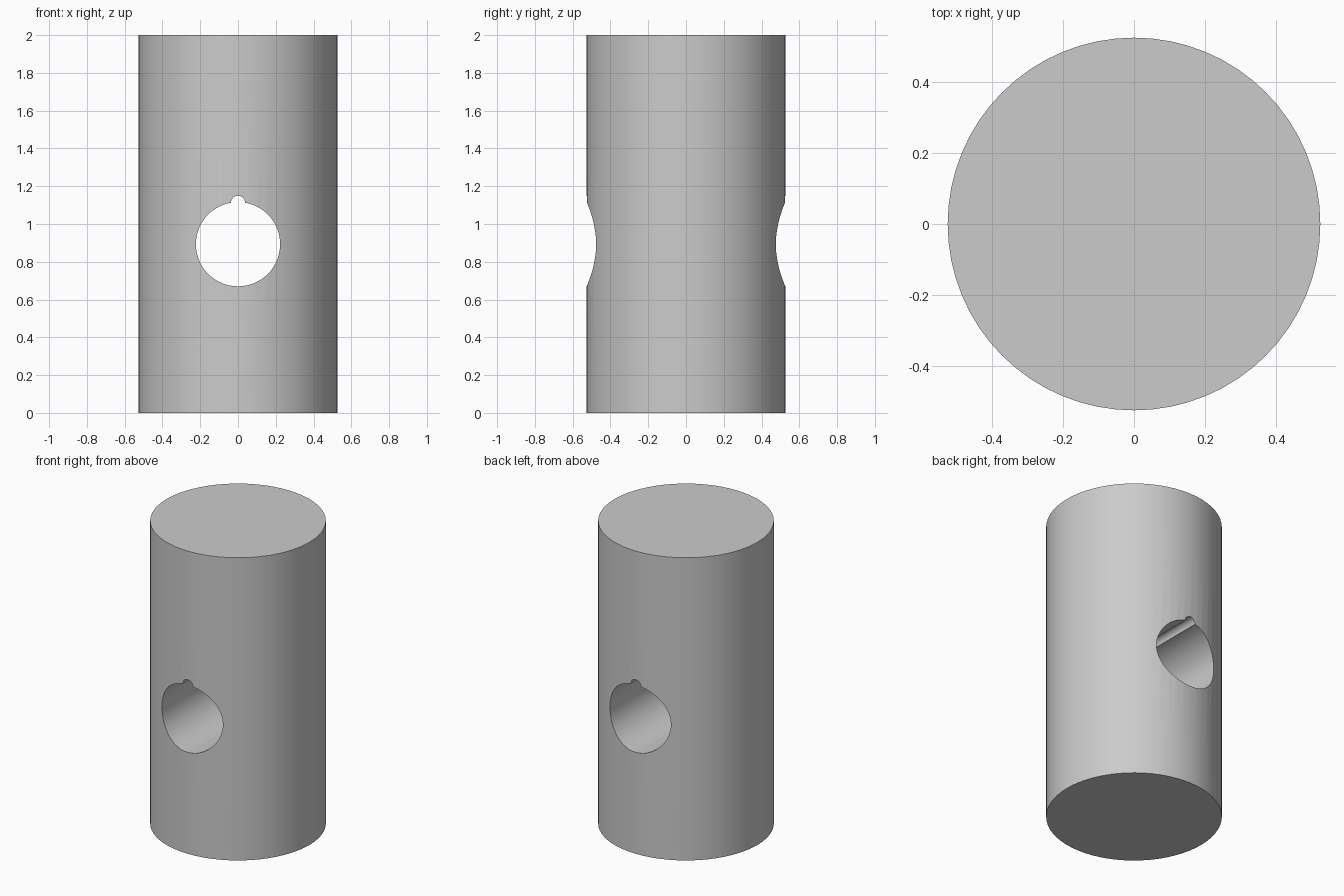
import bpy
import math

cube = bpy.data.objects.get("Cube")
if cube:
    bpy.data.objects.remove(cube, do_unlink=True)

HEIGHT, RADIUS = 2.0, 0.526
HOLE_Z, HOLE_R = 0.893, 0.223
NOTCH_Z, NOTCH_R = 1.113, 0.037

grey = bpy.data.materials.new("plain grey")
grey.use_nodes = True
colour = (0.6, 0.6, 0.6, 1)
grey.diffuse_color = colour
grey.node_tree.nodes["Principled BSDF"].inputs["Base Color"].default_value = colour


def cylinder(name, radius, depth, z, sides, tilt=0.0):
    bpy.ops.mesh.primitive_cylinder_add(vertices=sides, radius=radius, depth=depth,
                                        location=(0, 0, z), rotation=(tilt, 0, 0))
    obj = bpy.context.object
    obj.name = name
    obj.data.materials.append(grey)
    return obj


# Solid round body
body = cylinder("round_body", RADIUS, HEIGHT, HEIGHT / 2, 64)

# Cross hole and its small key notch, both running front to back
cutters = [
    cylinder("cross_hole_cutter", HOLE_R, 2, HOLE_Z, 64, math.pi / 2),
    cylinder("key_notch_cutter", NOTCH_R, 2.2, NOTCH_Z, 24, math.pi / 2),
]
for cutter in cutters:
    cutter.hide_render = True
    cut = body.modifiers.new(cutter.name, 'BOOLEAN')
    cut.operation = 'DIFFERENCE'
    cut.solver = 'EXACT'
    cut.object = cutter

bpy.ops.object.select_all(action='DESELECT')
body.select_set(True)
bpy.context.view_layer.objects.active = body
for cut in list(body.modifiers):
    bpy.ops.object.modifier_apply(modifier=cut.name)
for cutter in cutters:
    bpy.data.objects.remove(cutter, do_unlink=True)

# Smooth walls with crisp rims
bpy.ops.object.shade_smooth_by_angle(angle=math.radians(30))
